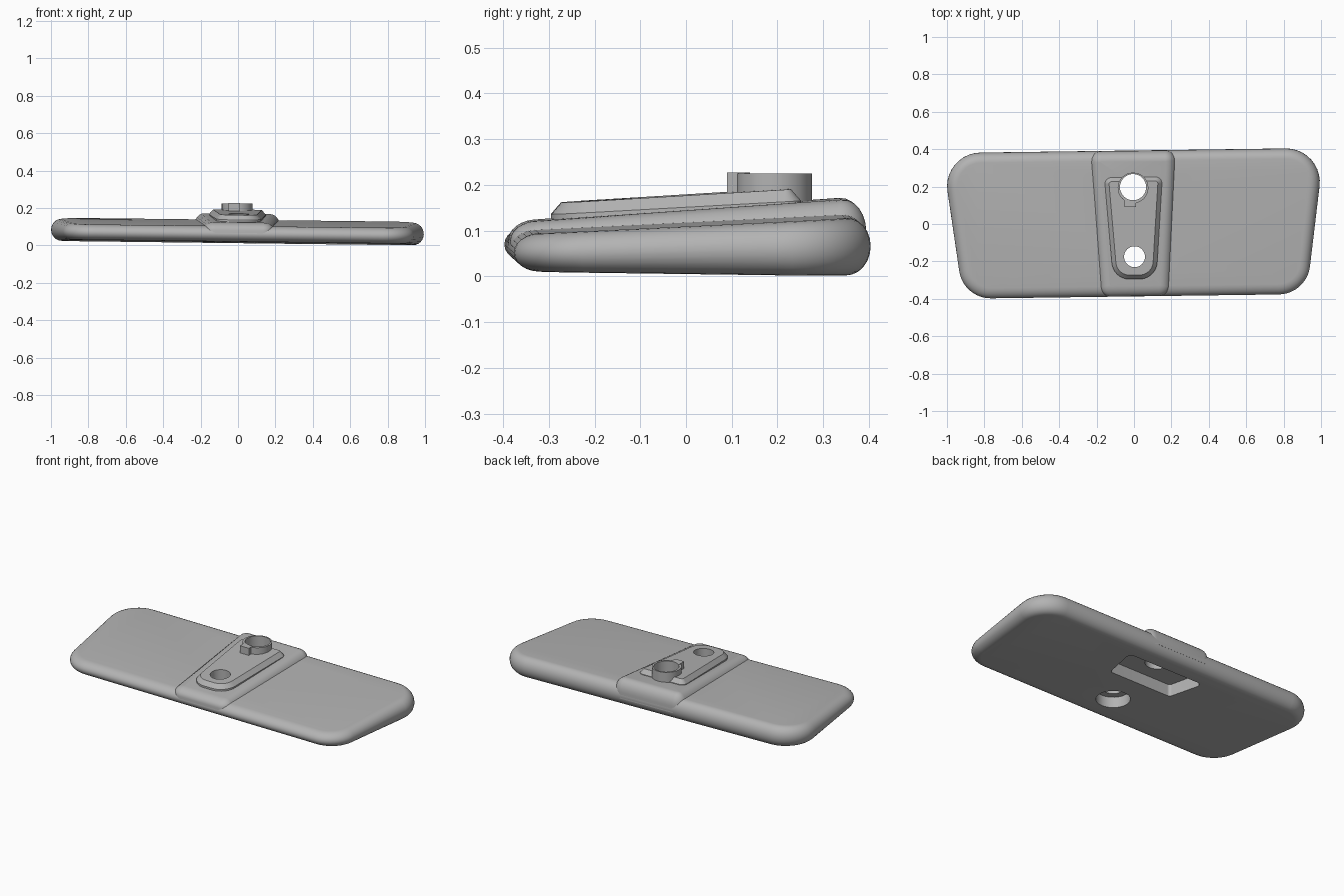
import bpy, bmesh
from math import sin, cos, pi, atan2
from mathutils import Vector, Matrix

if "Cube" in bpy.data.objects:
    bpy.data.objects.remove(bpy.data.objects["Cube"])

grey = bpy.data.materials.new("plain grey")
grey.use_nodes = True
grey.diffuse_color = (0.45, 0.45, 0.45, 1)
grey.node_tree.nodes["Principled BSDF"].inputs["Base Color"].default_value = (0.45, 0.45, 0.45, 1)
YAW = Matrix.Rotation(0.0135, 3, 'Z')


def outline(back, front, y_back, y_front, r_back, r_front, inset=0, steps=10):
    """Rounded symmetric trapezoid, counter-clockwise."""
    corners = [(front, y_front, r_front), (back, y_back, r_back),
               (-back, y_back, r_back), (-front, y_front, r_front)]
    pts = []
    for i, (x, y, r) in enumerate(corners):
        p = Vector((x, y))
        a = (Vector(corners[i - 1][:2]) - p).normalized()
        b = (Vector(corners[(i + 1) % 4][:2]) - p).normalized()
        half = a.angle(b) / 2
        centre = p + (a + b).normalized() * (r / sin(half))
        # the arc runs from the outward normal of one side to that of the next
        start = atan2(-a.y, -a.x) - pi / 2
        sweep = pi - 2 * half
        for k in range(steps + 1):
            t = start + sweep * k / steps
            pts.append(centre + Vector((cos(t), sin(t))) * (r - inset))
    return pts


def loft(name, shape, profile, bottom, top):
    """Stack inset outlines between a bottom and a top height field."""
    bm = bmesh.new()
    rings = []
    for inset, t in profile:
        ring = []
        for p in outline(*shape, inset=inset):
            q = YAW @ Vector((p.x, p.y, 0))
            q.z = bottom(q) * (1 - t) + top(q) * t
            ring.append(bm.verts.new(q))
        rings.append(ring)
    for low, high in zip(rings, rings[1:]):
        for i in range(len(low)):
            j = (i + 1) % len(low)
            bm.faces.new((low[i], low[j], high[j], high[i]))
    bm.faces.new(rings[0][::-1])
    bm.faces.new(rings[-1])
    return finish(name, bm)


def cylinder(name, x, y, radius, z0, z1):
    bm = bmesh.new()
    bmesh.ops.create_cone(bm, cap_ends=True, segments=32, radius1=radius, radius2=radius,
                          depth=z1 - z0, matrix=Matrix.Translation((x, y, (z0 + z1) / 2)))
    return finish(name, bm)


def finish(name, bm):
    mesh = bpy.data.meshes.new(name)
    bm.to_mesh(mesh)
    bm.free()
    mesh.materials.append(grey)
    obj = bpy.data.objects.new(name, mesh)
    bpy.context.collection.objects.link(obj)
    return obj


def plane(base, pitch):
    """Height field with a slight sideways roll."""
    return lambda p: base + pitch * p.y - 0.012 * p.x


# Rounded edge profiles: full pill and upper half only
N = 12
pill = [(0.055 * (1 - sin(pi * k / N)), 0.5 - 0.5 * cos(pi * k / N)) for k in range(N + 1)]
dome = [(0, 0)] + [(0.055 * (1 - cos(pi * k / N)), 0.35 + 0.65 * sin(pi * k / N))
                   for k in range(N // 2 + 1)]

# Main slab, raised centre band and stepped plate
slab = loft("slab", (1.022, 0.918, 0.393, -0.387, 0.18, 0.17), pill,
            plane(0.016, -0.012), plane(0.12, 0.05))
band = loft("centre_band", (0.235, 0.185, 0.392, -0.386, 0.06, 0.06), dome,
            plane(0.06, 0), plane(0.146, 0.07))
plate = loft("stepped_plate", (0.155, 0.115, 0.25, -0.295, 0.035, 0.095),
             [(0, 0), (0, 0.6), (0.022, 1)], plane(0.115, 0.05), plane(0.178, 0.06))

# Upright collar with its small front lug
collar = cylinder("collar", -0.005, 0.193, 0.082, 0.13, 0.225)
bm = bmesh.new()
bmesh.ops.create_cube(bm, size=1, matrix=Matrix.Translation((-0.02, 0.115, 0.18))
                      @ Matrix.Diagonal((0.06, 0.05, 0.094, 1)))
lug = finish("collar_lug", bm)

# Through holes, round counterbore and underside pocket
cutters = [
    cylinder("rear_hole_cutter", -0.005, 0.197, 0.07, -0.1, 0.4),
    cylinder("front_hole_cutter", 0.003, -0.175, 0.056, -0.1, 0.4),
    cylinder("counterbore_cutter", 0.003, -0.175, 0.095, -0.1, 0.085),
    loft("pocket_cutter", (0.265, 0.215, 0.27, 0.05, 0.03, 0.02), [(0, 0), (0, 1)],
         plane(-0.1, 0), plane(0.088, 0)),
]
for obj in (slab, band, plate, collar, lug):
    bpy.ops.object.select_all(action='DESELECT')
    bpy.context.view_layer.objects.active = obj
    obj.select_set(True)
    for cutter in cutters:
        cutter.hide_render = True
        mod = obj.modifiers.new("cut", 'BOOLEAN')
        mod.operation = 'DIFFERENCE'
        mod.solver = 'EXACT'
        mod.object = cutter
        bpy.ops.object.modifier_apply(modifier=mod.name)
    bpy.ops.object.shade_smooth_by_angle(angle=0.6)
for cutter in cutters:
    bpy.data.objects.remove(cutter)
